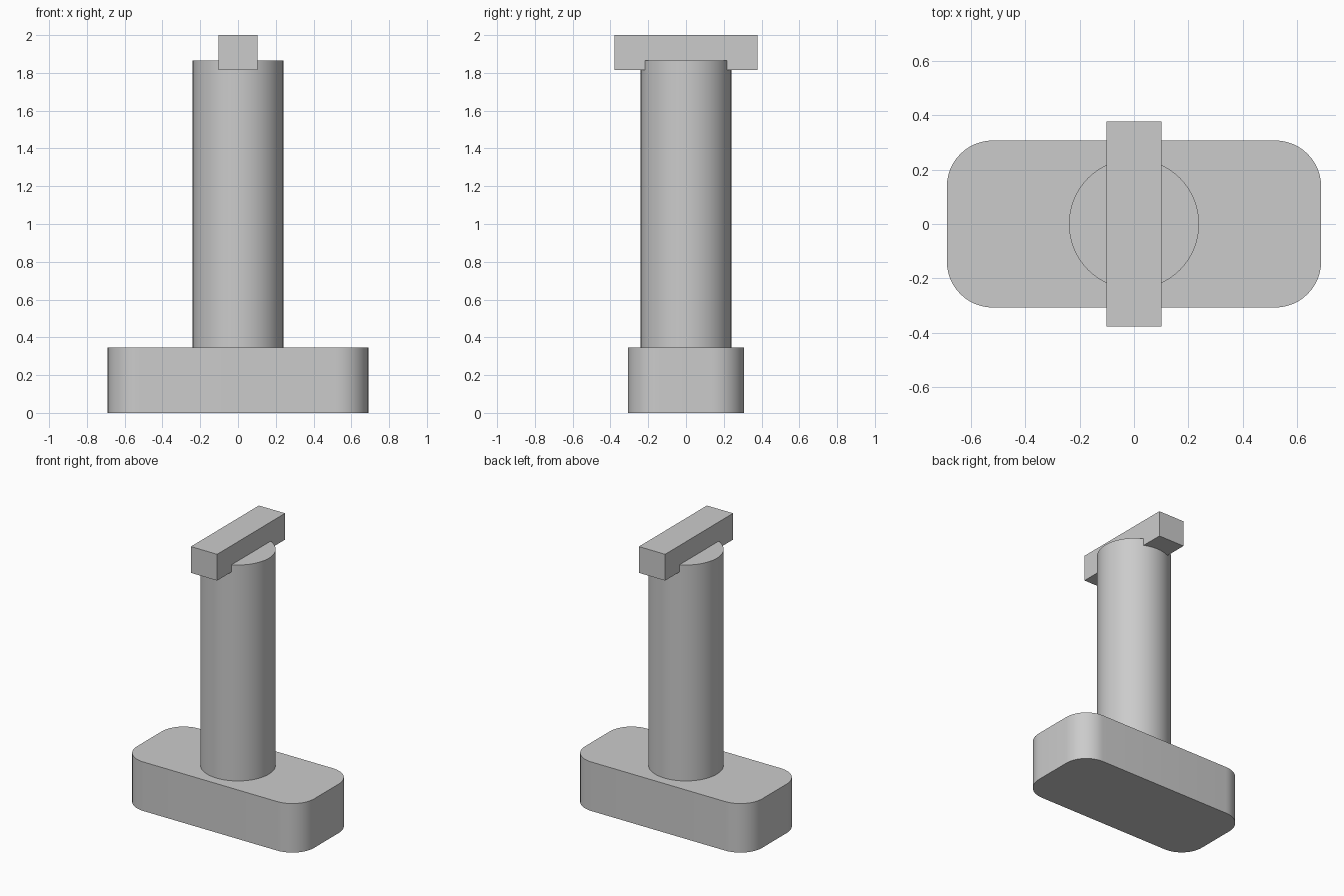
import bpy
import bmesh
from math import cos, sin, pi, radians

cube = bpy.data.objects.get("Cube")
if cube:
    bpy.data.objects.remove(cube, do_unlink=True)

# Single plain grey material
GREY = (0.6, 0.6, 0.6, 1)
grey = bpy.data.materials.new("light grey")
grey.use_nodes = True
grey.diffuse_color = GREY
grey.node_tree.nodes["Principled BSDF"].inputs["Base Color"].default_value = GREY


def extrude_outline(name, outline, bottom, top):
    """Solid prism from a counter-clockwise outline."""
    bm = bmesh.new()
    face = bm.faces.new([bm.verts.new((x, y, bottom)) for x, y in outline])
    grown = bmesh.ops.extrude_face_region(bm, geom=[face], use_keep_orig=True)
    verts = [g for g in grown["geom"] if isinstance(g, bmesh.types.BMVert)]
    bmesh.ops.translate(bm, verts=verts, vec=(0, 0, top - bottom))
    bmesh.ops.recalc_face_normals(bm, faces=bm.faces)
    mesh = bpy.data.meshes.new(name)
    bm.to_mesh(mesh)
    bm.free()
    mesh.materials.append(grey)
    obj = bpy.data.objects.new(name, mesh)
    bpy.context.collection.objects.link(obj)
    bpy.ops.object.select_all(action='DESELECT')
    obj.select_set(True)
    bpy.context.view_layer.objects.active = obj
    bpy.ops.object.shade_smooth_by_angle(angle=radians(30))
    return obj


def rounded_rectangle(half_x, half_y, radius, steps=12):
    points = []
    for corner, (sx, sy) in enumerate([(1, 1), (-1, 1), (-1, -1), (1, -1)]):
        for i in range(steps + 1):
            a = (corner + i / steps) * pi / 2
            points.append((sx * (half_x - radius) + radius * cos(a),
                           sy * (half_y - radius) + radius * sin(a)))
    return points


def circle(radius, sides=64):
    return [(radius * cos(2 * pi * i / sides), radius * sin(2 * pi * i / sides))
            for i in range(sides)]


def rectangle(half_x, half_y):
    return [(half_x, half_y), (-half_x, half_y), (-half_x, -half_y), (half_x, -half_y)]


# Rounded base block, round column, and crossbar sunk into the column top
extrude_outline("base", rounded_rectangle(0.69, 0.308, 0.17), 0, 0.345)
extrude_outline("column", circle(0.24), 0.345, 1.865)
extrude_outline("crossbar", rectangle(0.102, 0.378), 1.815, 2)
